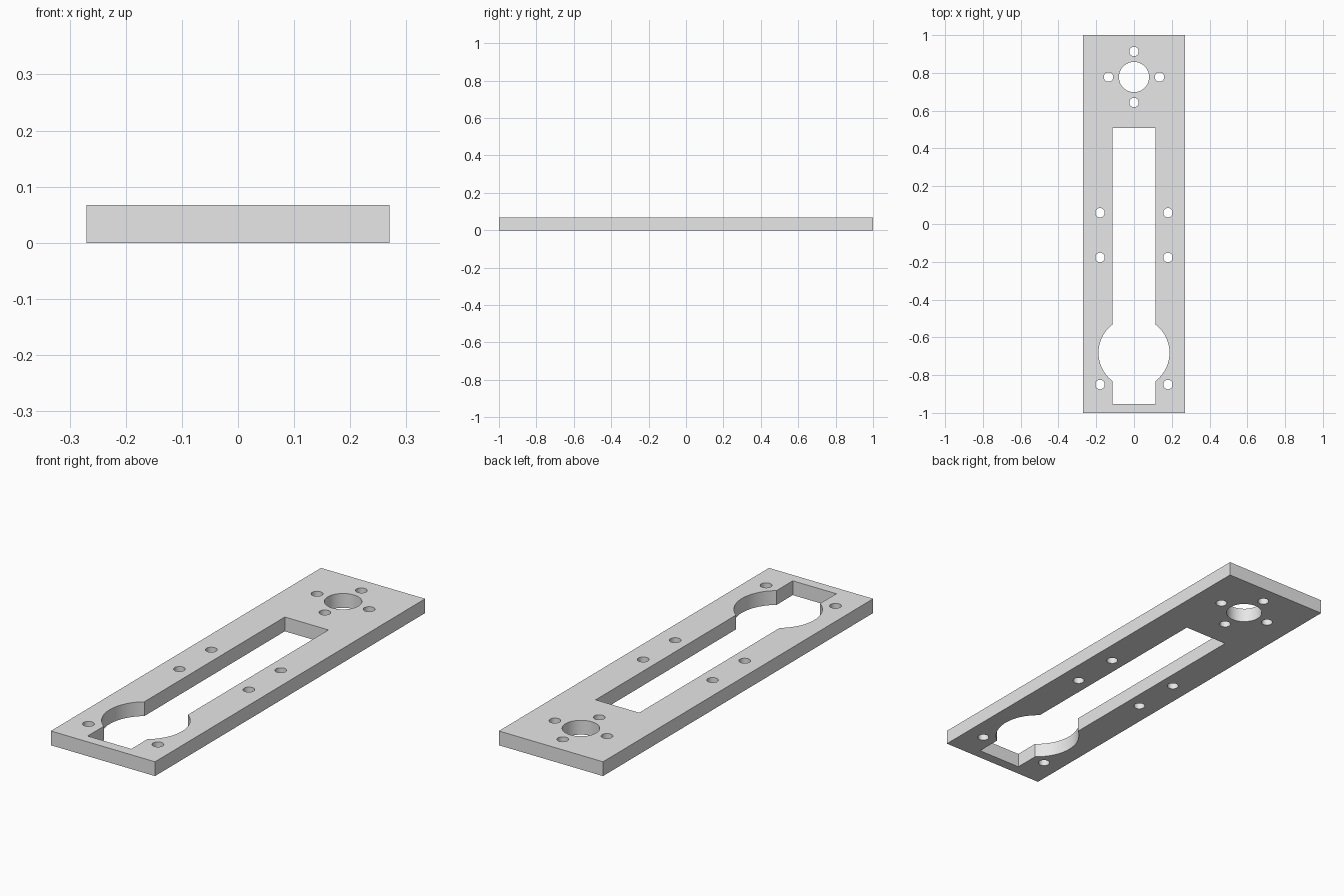
import bpy, bmesh, math

if "Cube" in bpy.data.objects:
    bpy.data.objects.remove(bpy.data.objects["Cube"])

THICK = 0.067

grey = bpy.data.materials.new("light grey")
grey.diffuse_color = (0.8, 0.8, 0.8, 1)
grey.use_nodes = True
grey.node_tree.nodes["Principled BSDF"].inputs["Base Color"].default_value = grey.diffuse_color


def circle(cx, cy, r, n=32):
    return [(cx + r * math.cos(2 * math.pi * i / n),
             cy + r * math.sin(2 * math.pi * i / n)) for i in range(n)]


def keyhole(w, y0, y1, cy, r, n=24):
    """Straight slot of half width w, widened by a circle around (0, cy)."""
    a = math.acos(w / r)
    right = [(w, y0)]
    right += [(r * math.cos(t), cy + r * math.sin(t))
              for t in (-a + 2 * a * i / n for i in range(n + 1))]
    right.append((w, y1))
    return right + [(-x, y) for x, y in reversed(right)]


# Outer rectangle, slot and shaft hole
loops = [[(-0.27, -1), (0.27, -1), (0.27, 1), (-0.27, 1)],
         keyhole(0.113, -0.952, 0.508, -0.682, 0.188),
         circle(0, 0.778, 0.08, 48)]

# Four screw holes around the shaft hole
for dx, dy in ((0.135, 0), (-0.135, 0), (0, 0.135), (0, -0.135)):
    loops.append(circle(dx, 0.778 + dy, 0.025))

# Mirrored pairs of screw holes beside the slot
for y in (0.06, -0.177, -0.85):
    for side in (-1, 1):
        loops.append(circle(side * 0.18, y, 0.025))

# Fill the outline around its holes, then extrude to thickness
bm = bmesh.new()
edges = []
for loop in loops:
    verts = [bm.verts.new((x, y, 0)) for x, y in loop]
    edges += [bm.edges.new((v, verts[i - 1])) for i, v in enumerate(verts)]
bmesh.ops.triangle_fill(bm, edges=edges, use_beauty=True, normal=(0, 0, 1))
top = bmesh.ops.extrude_face_region(bm, geom=bm.faces[:], use_keep_orig=True)
bmesh.ops.translate(bm, vec=(0, 0, THICK),
                    verts=[g for g in top["geom"] if isinstance(g, bmesh.types.BMVert)])
bmesh.ops.recalc_face_normals(bm, faces=bm.faces[:])

mesh = bpy.data.meshes.new("mounting_plate")
bm.to_mesh(mesh)
bm.free()
mesh.materials.append(grey)
plate = bpy.data.objects.new("mounting_plate", mesh)
bpy.context.collection.objects.link(plate)

# Smooth hole walls, sharp rims
bpy.context.view_layer.objects.active = plate
plate.select_set(True)
bpy.ops.object.shade_smooth_by_angle(angle=math.radians(30))
